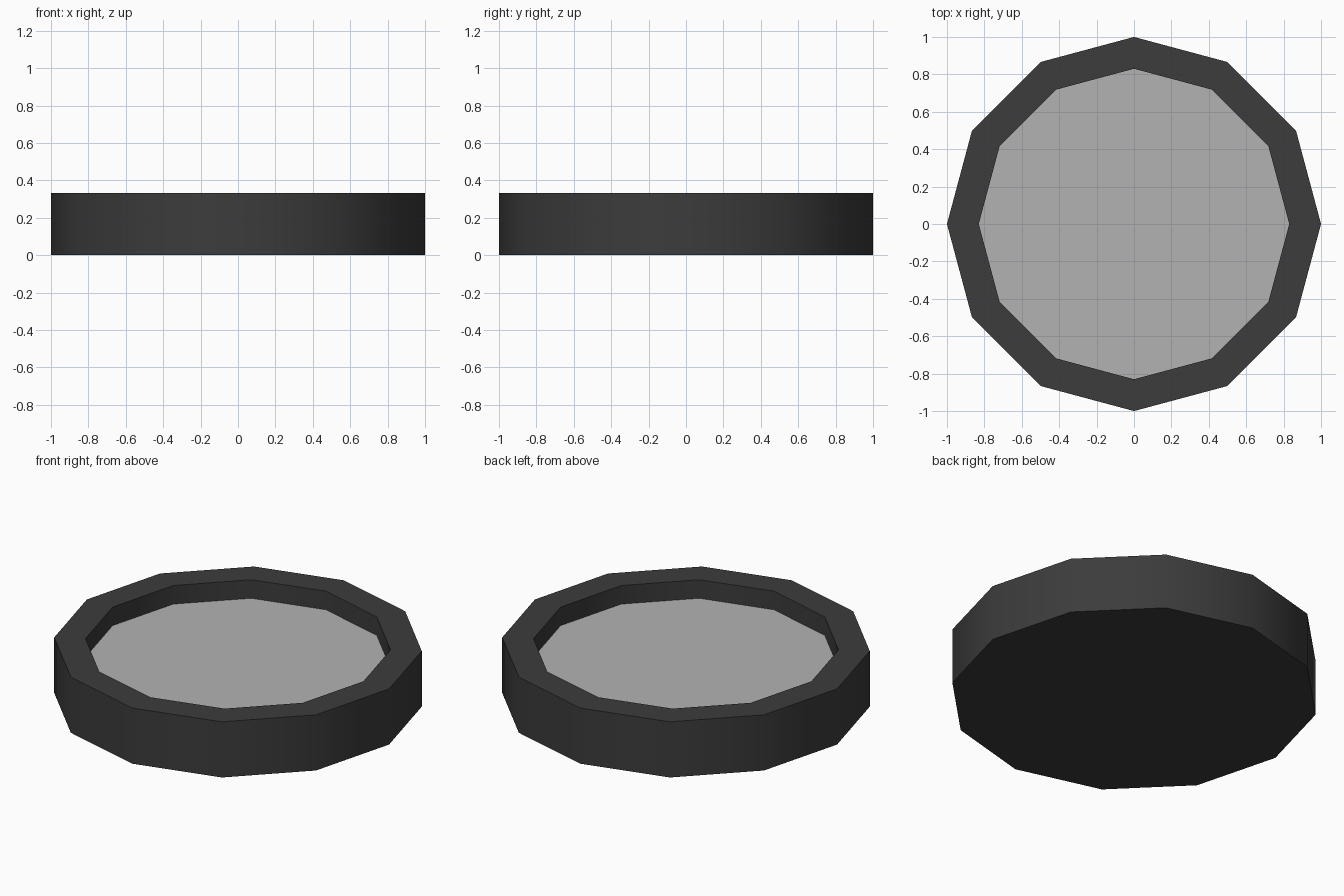
import bpy, bmesh, math

if "Cube" in bpy.data.objects:
    bpy.data.objects.remove(bpy.data.objects["Cube"])

SIDES = 12
R_OUT, R_IN = 1.0, 0.83
HEIGHT, FLOOR_Z = 0.333, 0.222


def material(name, shade):
    m = bpy.data.materials.new(name)
    m.diffuse_color = (shade, shade, shade, 1)
    m.use_nodes = True
    m.node_tree.nodes["Principled BSDF"].inputs["Base Color"].default_value = m.diffuse_color
    return m


def ring(bm, radius, z):
    return [bm.verts.new((radius * math.cos(2 * math.pi * i / SIDES),
                          radius * math.sin(2 * math.pi * i / SIDES), z))
            for i in range(SIDES)]


def finish(bm, name, mat):
    mesh = bpy.data.meshes.new(name)
    bm.to_mesh(mesh)
    bm.free()
    mesh.materials.append(mat)
    ob = bpy.data.objects.new(name, mesh)
    bpy.context.collection.objects.link(ob)
    return ob


# Housing: closed base, outer wall, flat rim and recessed inner wall
bm = bmesh.new()
rings = [ring(bm, r, z) for r, z in
         [(R_OUT, 0), (R_OUT, HEIGHT), (R_IN, HEIGHT), (R_IN, FLOOR_Z)]]
bm.faces.new(rings[0][::-1])
for lower, upper in zip(rings, rings[1:]):
    for i in range(SIDES):
        j = (i + 1) % SIDES
        bm.faces.new((lower[i], lower[j], upper[j], upper[i]))
housing = finish(bm, "housing", material("dark_housing", 0.045))

# Smooth round the walls, crisp at the rim and base
bpy.context.view_layer.objects.active = housing
housing.select_set(True)
bpy.ops.object.shade_smooth_by_angle(angle=math.radians(40))

# Face panel: light disc closing the recess
bm = bmesh.new()
bm.faces.new(ring(bm, R_IN, FLOOR_Z))
finish(bm, "face_panel", material("light_panel", 0.45))
